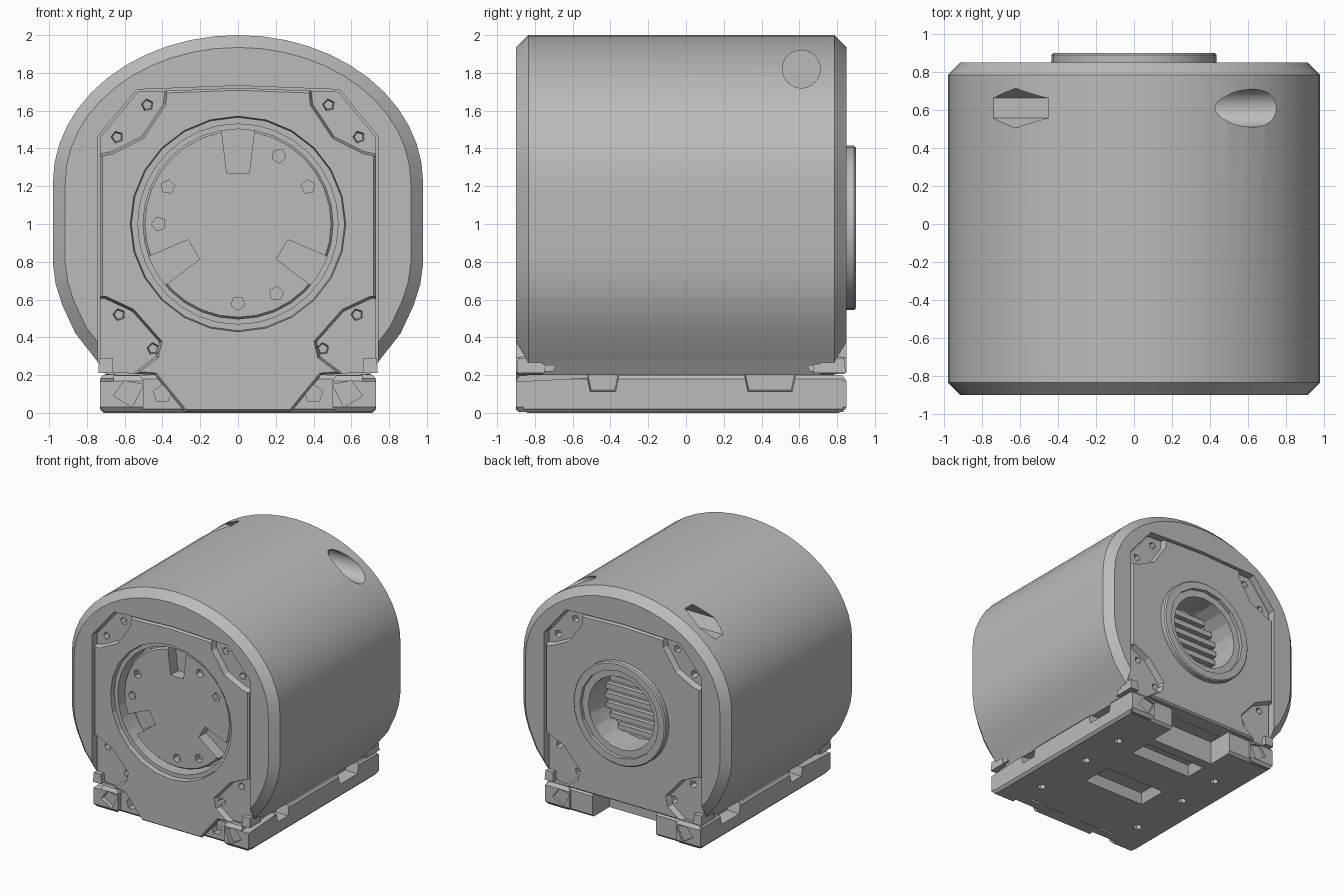
import bpy, bmesh, math
from mathutils import Vector

old = bpy.data.objects.get("Cube")
if old:
    bpy.data.objects.remove(old)

grey = bpy.data.materials.new("machined_grey")
grey.use_nodes = True
grey.diffuse_color = (0.5, 0.5, 0.5, 1)
grey.node_tree.nodes["Principled BSDF"].inputs["Base Color"].default_value = (0.5, 0.5, 0.5, 1)


def finish(name, bm):
    bmesh.ops.recalc_face_normals(bm, faces=bm.faces[:])
    mesh = bpy.data.meshes.new(name)
    bm.to_mesh(mesh)
    bm.free()
    mesh.materials.append(grey)
    obj = bpy.data.objects.new(name, mesh)
    bpy.context.collection.objects.link(obj)
    return obj


def inset(points, amount):
    """Move every side of a closed outline inward by amount."""
    n = len(points)
    area = sum(points[i - 1][0] * points[i][1] - points[i][0] * points[i - 1][1] for i in range(n))
    side = 1 if area > 0 else -1
    result = []
    for i in range(n):
        p = Vector(points[i])
        a = (p - Vector(points[i - 1])).normalized()
        b = (Vector(points[(i + 1) % n]) - p).normalized()
        na, nb = Vector((-a.y, a.x)) * side, Vector((-b.y, b.x)) * side
        result.append(p + (na + nb) * amount / max(0.4, 1 + na.dot(nb)))
    return result


def prism(name, points, sections, axis="y"):
    """Loft an outline through (depth, inset) sections along an axis."""
    bm = bmesh.new()
    rings = []
    for depth, amount in sections:
        ring = []
        for u, v in inset(points, amount):
            co = {"y": (u, depth, v), "x": (depth, u, v), "z": (u, v, depth)}[axis]
            ring.append(bm.verts.new(co))
        rings.append(ring)
    bm.faces.new(rings[0])
    bm.faces.new(rings[-1])
    n = len(points)
    for lower, upper in zip(rings, rings[1:]):
        for i in range(n):
            j = (i + 1) % n
            bm.faces.new((lower[i], lower[j], upper[j], upper[i]))
    return finish(name, bm)


def mirror(half):
    return half + [(-x, z) for x, z in reversed(half) if x > 0]


def circle(u, v, radius, sides, turn=0):
    steps = [turn + math.tau * i / sides for i in range(sides)]
    return [(u + radius * math.cos(a), v + radius * math.sin(a)) for a in steps]


def rect(u, v, width, height):
    w, h = width / 2, height / 2
    return [(u - w, v - h), (u + w, v - h), (u + w, v + h), (u - w, v + h)]


def cut(targets, cutter):
    cutter.hide_render = True
    for obj in targets:
        mod = obj.modifiers.new("cut", "BOOLEAN")
        mod.operation = "DIFFERENCE"
        mod.solver = "EXACT"
        mod.object = cutter
        bpy.context.view_layer.objects.active = obj
        bpy.ops.object.modifier_apply(modifier=mod.name)
    bpy.data.objects.remove(cutter)


# Hood: domed outline with chamfered ends
arc = [math.pi / 2 * i / 12 for i in range(13)]
hood = [(0.98 * math.sin(a), 1.22 + 0.78 * math.cos(a)) for a in arc]
hood += [(0.98, 0.79), (0.965, 0.68), (0.93, 0.57), (0.86, 0.42), (0.75, 0.28), (0.7, 0.2)]
shell = prism("housing", mirror(hood), [(-0.9, 0.065), (-0.835, 0), (0.785, 0), (0.85, 0.065)])

# End plates sit in recesses at the front and the back
upper = [(0, 1.72), (0.53, 1.7), (0.73, 1.46), (0.73, 0.22)]
front_outline = mirror(upper + [(0.44, 0.2), (0.28, 0.005)])
back_outline = mirror(upper + [(0.6, 0.205)])
for outline, y0, y1 in ((front_outline, -1, -0.76), (back_outline, 0.71, 1)):
    cut([shell], prism("recess", outline, [(y0, -0.012), (y1, -0.012)]))
front_plate = prism("front_plate", front_outline, [(-0.9, 0.012), (-0.885, 0), (-0.7, 0)])
back_plate = prism("back_plate", back_outline, [(0.65, 0), (0.835, 0), (0.85, 0.012)])

# Corner pockets with paired screw sockets
top_pocket = [(0.37, 1.75), (0.38, 1.63), (0.5, 1.45), (0.66, 1.37), (0.8, 1.34), (0.8, 1.75)]
low_pocket = [(0.8, 0.62), (0.7, 0.62), (0.55, 0.55), (0.4, 0.38), (0.42, 0.29), (0.58, 0.17), (0.8, 0.15)]
sockets = [(0.48, 1.63), (0.64, 1.46), (0.63, 0.52), (0.45, 0.34)]
for plate, face, inward in ((front_plate, -0.9, 1), (back_plate, 0.85, -1)):
    for s in (-1, 1):
        for pocket in (top_pocket, low_pocket):
            points = [(s * x, z) for x, z in pocket]
            cut([plate], prism("pocket", points, [(face - inward * 0.05, -0.01), (face + inward * 0.05, 0.015)]))
        for x, z in sockets:
            hole = circle(s * x, z, 0.04, 5, x)
            cut([plate], prism("socket", hole, [(face, 0), (face + inward * 0.1, 0.012)]))

# Stepped front opening and its rotor
cut([front_plate], prism("opening", circle(0, 1, 0.585, 24), [(-1, 0), (-0.86, 0.02)]))
cut([front_plate, shell], prism("opening", circle(0, 1, 0.53, 32), [(-1, 0), (-0.68, 0)]))
rotor = prism("rotor_disc", circle(0, 1, 0.505, 32), [(-0.82, 0.012), (-0.805, 0), (-0.6, 0)])

# Three rotor notches and a ring of small holes
for k in range(3):
    a = math.pi / 2 + k * math.tau / 3
    out, across = Vector((math.cos(a), math.sin(a))), Vector((-math.sin(a), math.cos(a)))
    corners = [(0.27, -0.06), (0.6, -0.1), (0.6, 0.1), (0.27, 0.06)]
    points = [Vector((0, 1)) + out * r + across * t for r, t in corners]
    cut([rotor], prism("notch", points, [(-0.9, 0), (-0.72, 0)]))
for degrees in (59, 28, 152, 180, -61, -90):
    a = math.radians(degrees)
    hole = circle(0.42 * math.cos(a), 1 + 0.42 * math.sin(a), 0.038, 5, a)
    cut([rotor], prism("hole", hole, [(-0.9, 0), (-0.77, 0)]))

# Rear collar, bore and slats
collar = prism("rear_collar", circle(0, 0.98, 0.435, 32), [(0.75, 0), (0.89, 0), (0.9, 0.01)])
cut([collar], prism("counterbore", circle(0, 0.98, 0.37, 16), [(0.87, 0), (1, 0)]))
cut([collar, back_plate, shell], prism("bore", circle(0, 0.98, 0.31, 20), [(0.62, 0), (1, 0)]))
for i in range(-3, 4):
    w = 2 * math.sqrt(0.09 - (0.08 * i) ** 2)
    prism("bore_slat", rect(0, 0.98 + 0.08 * i, w, 0.045), [(0.6, 0), (0.66, 0)])

# Cross holes: round on one side, six-sided on the other
cut([shell], prism("round_hole", circle(0.61, 1.82, 0.1, 32), [(0.36, 0), (1.1, 0)], "x"))
cut([shell], prism("hex_hole", circle(0.61, 1.82, 0.105, 6), [(-1.1, 0), (-0.36, 0)], "x"))

# Base with bevelled underside
base = prism("base", rect(0, -0.015, 1.46, 1.69), [(0, 0.02), (0.02, 0), (0.18, 0), (0.2, 0.015)], "z")
feet = [base]
for s in (-1, 1):
    for y, size in ((-0.82, 0.16), (0.76, 0.18)):
        feet.append(prism("corner_foot", rect(s * 0.615, y, 0.23, size),
                          [(0.005, 0.02), (0.03, 0), (0.17, 0), (0.198, 0.02)], "z"))
        prism("corner_tab", rect(s * 0.7, y, 0.08, size - 0.01), [(0.21, 0), (0.29, 0.005)], "z")

# Side notches, end dents and rear gap in the base
for s in (-1, 1):
    for y, w in ((-0.44, 0.07), (0.445, 0.12)):
        points = [(y - w - 0.03, 0.25), (y - w, 0.11), (y + w, 0.11), (y + w + 0.03, 0.25)]
        cut([base], prism("notch", points, [(s * 0.62, 0.01), (s * 0.8, 0)], "x"))
    wedge = [(-1, 0.16), (-0.4, 0.192), (-0.4, 0.3), (-1, 0.3)]
    cut(feet, prism("wedge", wedge, [(s * 0.66, 0), (s * 0.8, 0)], "x"))
    dent = [(s * 0.5, 0.15), (s * 0.6, 0.17), (s * 0.66, 0.09), (s * 0.56, 0.03)]
    for y0, y1 in ((-1, -0.84), (0.79, 1)):
        cut(feet[1:], prism("dent", dent, [(y0, 0), (y1, 0)]))
    hole = circle(s * 0.4, 0.1, 0.05, 5, 0.3)
    cut([base], prism("socket", hole, [(-1, 0), (-0.8, 0)]))
cut([base], prism("rear_gap", rect(0, 0.8, 0.6, 0.4), [(-0.1, 0), (0.3, 0)], "z"))

# Underside recesses and small holes
for y, depth in ((-0.12, 0.28), (0.42, 0.2)):
    cut([base], prism("recess", rect(0, y, 0.6, depth), [(-0.02, 0), (0.08, 0.04)], "z"))
for x in (-0.5, 0.5):
    for y in (-0.55, 0, 0.4):
        cut([base], prism("hole", circle(x, y, 0.035, 6), [(-0.1, 0), (0.06, 0)], "z"))
    cut([base], prism("groove", rect(x * 0.5, -0.76, 0.36, 0.02), [(-0.1, 0), (0.03, 0)], "z"))

# Smooth only the gentle curves
for obj in (shell, collar, rotor):
    bpy.ops.object.select_all(action="DESELECT")
    obj.select_set(True)
    bpy.context.view_layer.objects.active = obj
    bpy.ops.object.shade_smooth_by_angle(angle=math.radians(22))
